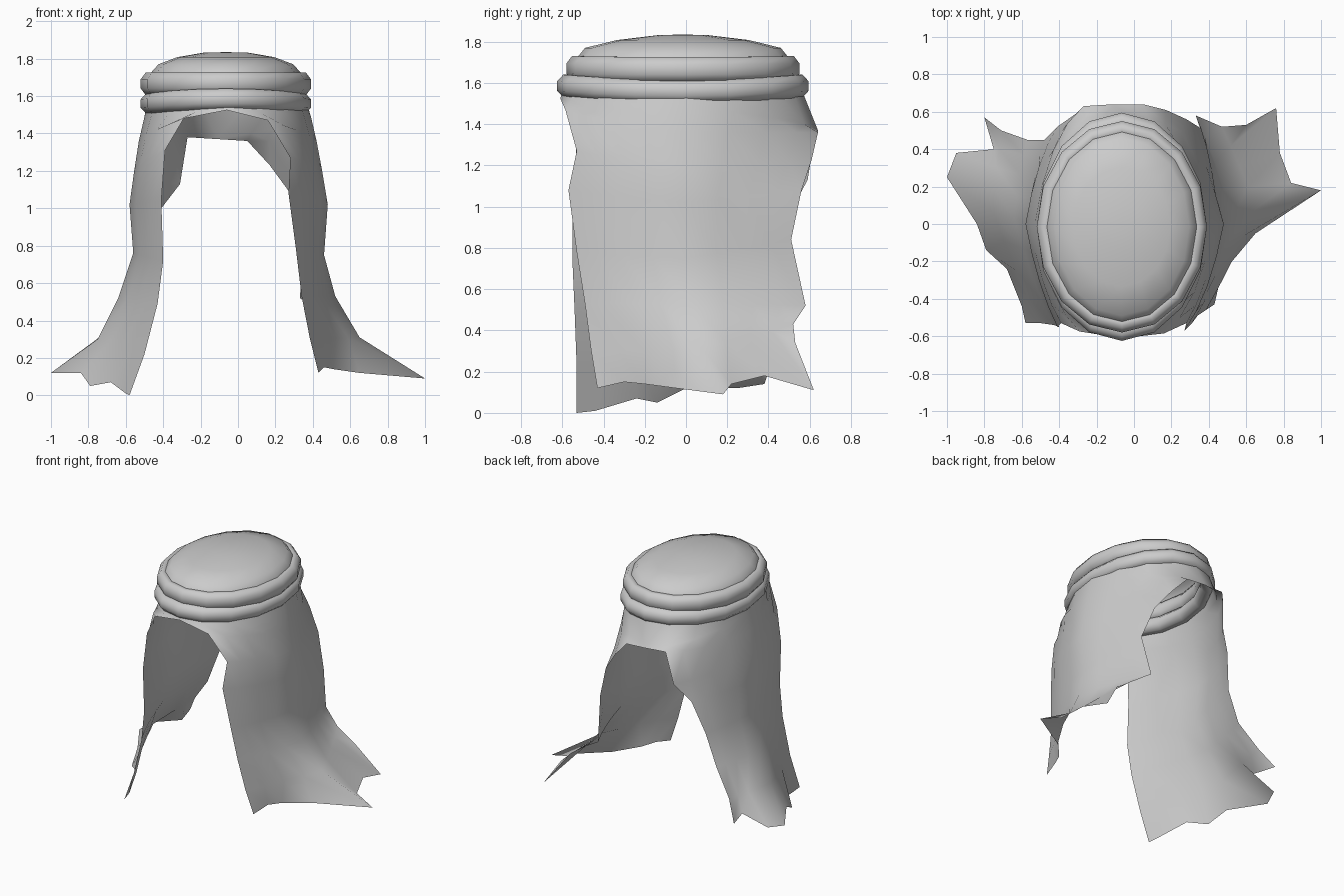
import bpy, bmesh
from math import sin, cos, pi

CX, CY = -0.065, -0.015      # centre of the head opening
COLS = 8                     # cloth columns from front edge to back edge


def finish(name, bm, angle=60):
    bmesh.ops.remove_doubles(bm, verts=bm.verts, dist=0.002)
    bmesh.ops.recalc_face_normals(bm, faces=bm.faces)
    mesh = bpy.data.meshes.new(name)
    bm.to_mesh(mesh)
    bm.free()
    ob = bpy.data.objects.new(name, mesh)
    bpy.context.collection.objects.link(ob)
    bpy.ops.object.select_all(action='DESELECT')
    ob.select_set(True)
    bpy.context.view_layer.objects.active = ob
    bpy.ops.object.shade_smooth_by_angle(angle=angle * pi / 180)
    return ob


def loft(bm, rows, closed=False):
    vs = [[bm.verts.new(p) for p in r] for r in rows]
    n = len(rows[0])
    for a, b in zip(vs, vs[1:]):
        for i in range(n if closed else n - 1):
            j = (i + 1) % n
            bm.faces.new((a[i], a[j], b[j], b[i]))
    return vs


def cloth_row(front, side, back, kf, kb):
    """Front -> side -> back curve; kf, kb blend straight (0) to elliptical (1)."""
    pts = []
    half = COLS // 2
    for i in range(COLS + 1):
        end, t, k = ((front, i / half, kf) if i <= half
                     else (back, (COLS - i) / half, kb))
        sx = k * sin(t * pi / 2) + (1 - k) * t
        sy = k * (1 - cos(t * pi / 2)) + (1 - k) * t
        pts.append((end[0] + (side[0] - end[0]) * sx,
                    end[1] + (side[1] - end[1]) * sy,
                    end[2] + (side[2] - end[2]) * t))
    return pts


# Draped cloth: two hanging panels joined over the front and back
TOP = ((CX, -0.57, 1.62), (CX, 0.54, 1.62))
FRONT, BACK = (-0.06, -0.61, 1.525), (-0.11, 0.64, 1.37)
right_rows = [
    (TOP[0], (0.35, CY, 1.62), TOP[1], 1, 1),
    (FRONT, (0.39, 0, 1.49), BACK, 0.95, 0.85),
    ((0.16, -0.585, 1.47), (0.42, 0, 1.36), (0.05, 0.64, 1.36), 0.6, 0.5),
    ((0.28, -0.53, 1.27), (0.45, 0, 1.20), (0.17, 0.61, 1.23), 0.4, 0.35),
    ((0.27, -0.57, 1.08), (0.48, 0, 1.02), (0.28, 0.56, 1.08), 0.4, 0.2),
    ((0.31, -0.53, 0.78), (0.46, 0, 0.75), (0.36, 0.51, 0.84), 0.4, 0.3),
    ((0.34, -0.49, 0.53), (0.52, 0.03, 0.53), (0.33, 0.58, 0.52), 0.3, 0.2),
    ((0.385, -0.46, 0.30), (0.65, 0.08, 0.31), (0.47, 0.52, 0.43), 0.1, 0.1),
]
right_hem = [(0.43, -0.43, 0.12), (0.46, -0.30, 0.15), (0.51, -0.20, 0.14),
             (0.65, -0.05, 0.12), (1.00, 0.18, 0.09), (0.84, 0.22, 0.14),
             (0.78, 0.38, 0.18), (0.76, 0.62, 0.11), (0.60, 0.53, 0.34)]
left_rows = [
    (TOP[0], (-0.48, CY, 1.62), TOP[1], 1, 1),
    (FRONT, (-0.50, 0, 1.49), BACK, 0.95, 0.9),
    ((-0.29, -0.575, 1.48), (-0.53, 0, 1.36), (-0.27, 0.63, 1.38), 0.55, 0.6),
    ((-0.39, -0.53, 1.31), (-0.555, 0, 1.20), (-0.31, 0.59, 1.13), 0.4, 0.5),
    ((-0.41, -0.55, 1.04), (-0.58, 0, 1.02), (-0.41, 0.52, 1.00), 0.3, 0.4),
    ((-0.40, -0.55, 0.72), (-0.56, 0, 0.76), (-0.48, 0.45, 0.75), 0.3, 0.4),
    ((-0.43, -0.54, 0.49), (-0.64, 0.03, 0.52), (-0.57, 0.45, 0.52), 0.2, 0.3),
    ((-0.50, -0.53, 0.22), (-0.75, 0.06, 0.30), (-0.71, 0.50, 0.34), 0.1, 0.2),
]
left_hem = [(-0.58, -0.53, 0.0), (-0.60, -0.44, 0.01), (-0.68, -0.24, 0.07),
            (-0.79, -0.14, 0.05), (-0.84, 0.0, 0.12), (-1.00, 0.25, 0.12),
            (-0.95, 0.38, 0.14), (-0.75, 0.40, 0.20), (-0.80, 0.57, 0.20)]
bm = bmesh.new()
for rows, hem in ((right_rows, right_hem), (left_rows, left_hem)):
    loft(bm, [cloth_row(*r) for r in rows] + [hem])
finish("draped_cloth", bm, 80)


def ellipse(rx, ry, z, n=16):
    return [(CX + rx * cos(2 * pi * i / n), CY + ry * sin(2 * pi * i / n), z)
            for i in range(n)]


# Crown of the cloth over the head
bm = bmesh.new()
profile = [(0.42, 0.555, 1.62), (0.405, 0.515, 1.72), (0.36, 0.475, 1.77),
           (0.26, 0.32, 1.808), (0.12, 0.12, 1.832)]
vs = loft(bm, [ellipse(*p) for p in profile], True)
tip = bm.verts.new((CX, CY, 1.835))
for i in range(16):
    bm.faces.new((vs[-1][i], vs[-1][(i + 1) % 16], tip))
finish("cloth_crown", bm)


# Two padded flat-sided head bands, slightly raised at front and back
def band(name, rx, ry, z, thick, height, lift, n=16, m=8):
    bm = bmesh.new()
    rows = []
    for i in range(n + 1):
        a = 2 * pi * i / n
        row = []
        for j in range(m):
            b = 2 * pi * (j + 0.5) / m
            r = thick * cos(b) / cos(pi / m)
            row.append((CX + (rx + r) * cos(a), CY + (ry + r) * sin(a),
                        z + lift * sin(a) ** 2
                        + height * sin(b) / cos(pi / m)))
        rows.append(row)
    loft(bm, rows, True)
    finish(name, bm)


band("lower_band", 0.405, 0.56, 1.56, 0.05, 0.055, 0.025)
band("upper_band", 0.41, 0.52, 1.665, 0.045, 0.06, 0.005)
